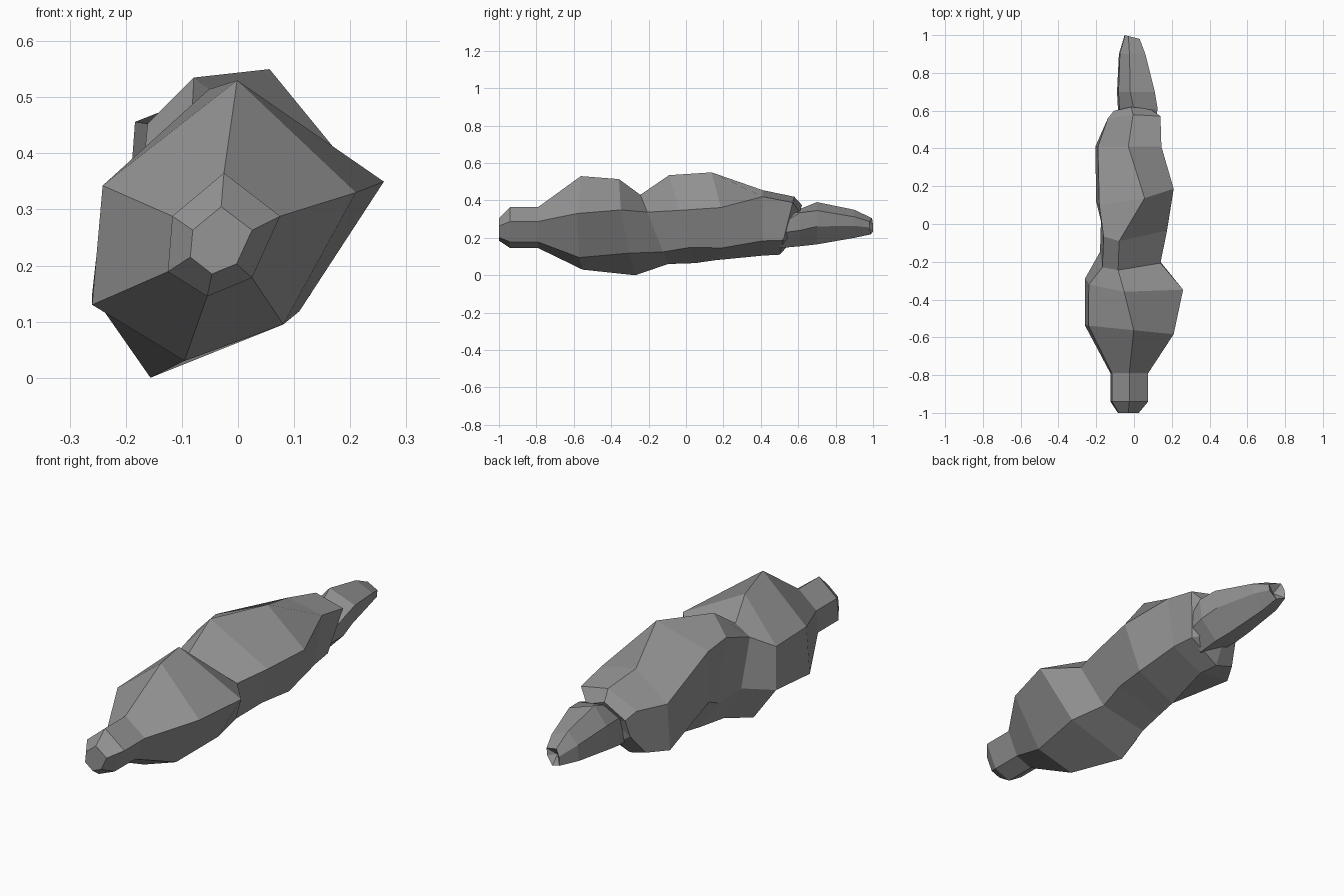
import bpy, bmesh

cube = bpy.data.objects.get("Cube")
if cube:
    bpy.data.objects.remove(cube, do_unlink=True)

stone = bpy.data.materials.new("stone_grey")
stone.use_nodes = True
stone.diffuse_color = (0.3, 0.3, 0.3, 1)
stone.node_tree.nodes["Principled BSDF"].inputs["Base Color"].default_value = stone.diffuse_color


def section(y, x, z, wide, tall, ridge=0, keel=-0.3, right=0.3, left=0.3,
            low_right=(0.5, -0.7), low_left=-0.5, lean=0, tilt=0):
    """Uneven hexagon around (x, z), scaled by its half width and half height.
    ridge and keel slide the top and bottom corners sideways, right, left and
    low_left set the height of side corners, low_right places its corner,
    lean and tilt turn the plane about z and x."""
    corners = [(ridge, 1), (1, right), low_right, (keel, -1), (-1, low_left), (-0.92, left)]
    return [(x + wide * u, y + lean * wide * u + tilt * tall * v, z + tall * v) for u, v in corners]


def fan(bm, loop, y):
    """Close a loop with triangles that meet at its middle, at depth y."""
    middle = sum((v.co for v in loop), loop[0].co * 0) / len(loop)
    middle.y = y
    tip = bm.verts.new(middle)
    for a, b in zip(loop, loop[1:] + loop[:1]):
        bm.faces.new((a, b, tip))


def loft(name, sections, front=None, back=None):
    """Skin a row of sections with flat faces; front and back close the ends."""
    bm = bmesh.new()
    loops = [[bm.verts.new(co) for co in points] for points in sections]
    for near, far in zip(loops, loops[1:]):
        for i, corner in enumerate(near):
            bm.faces.new((near[i - 1], corner, far[i], far[i - 1]))
    if front is not None:
        fan(bm, loops[0], front)
    if back is not None:
        fan(bm, loops[-1], back)
    bmesh.ops.recalc_face_normals(bm, faces=bm.faces)
    mesh = bpy.data.meshes.new(name)
    bm.to_mesh(mesh)
    bm.free()
    mesh.materials.append(stone)
    bpy.context.collection.objects.link(bpy.data.objects.new(name, mesh))


# Pinched section where the two large lobes meet, slanting back underneath
waist = section(y=-0.17, x=-0.02, z=0.245, wide=0.16, tall=0.185, ridge=-0.4, keel=-0.7,
                right=0.5, left=0.8, low_right=(0.6, -0.65), low_left=-0.3, tilt=-0.4)

# Blunt knob at the front, swelling into the front lobe
knob = dict(x=-0.025, z=0.255, wide=0.1, tall=0.11, low_left=-0.6)
loft("front_lobe", [
    section(y=-1, x=-0.03, z=0.245, wide=0.055, tall=0.06),
    section(y=-0.94, **knob),
    section(y=-0.79, **knob),
    section(y=-0.56, x=-0.025, z=0.28, wide=0.235, tall=0.25, ridge=0.1, right=0.2, left=0.25,
            low_right=(0.45, -0.74), low_left=-0.6, lean=-0.1),
    section(y=-0.32, x=0, z=0.257, wide=0.26, tall=0.257, ridge=-0.2, keel=-0.6, right=0.36,
            low_right=(0.42, -0.54), low_left=-0.42, lean=-0.05, tilt=-0.16),
    waist,
], front=-1)

# Long middle lobe with a high, wandering ridge and a low rear flank
loft("middle_lobe", [
    waist,
    section(y=-0.02, x=0, z=0.3, wide=0.175, tall=0.235, ridge=-0.45, keel=-0.6, right=0.2,
            left=0.65, low_right=(0.6, -0.64), tilt=-0.3),
    section(y=0.15, x=0.005, z=0.315, wide=0.205, tall=0.235, ridge=0.25, keel=-0.5, right=0.2,
            left=0.6, low_right=(0.6, -0.72), low_left=-0.35, lean=0.2, tilt=-0.1),
    section(y=0.41, x=-0.03, z=0.28, wide=0.175, tall=0.175, keel=-0.1, right=0.8,
            low_right=(0.8, -0.55), low_left=-0.9),
    section(y=0.54, x=-0.005, z=0.265, wide=0.145, tall=0.155, right=0.8, left=0.5, keel=-0.4,
            low_right=(0.7, -0.5), low_left=-0.85, tilt=0.25),
    section(y=0.59, x=-0.015, z=0.275, wide=0.1, tall=0.1, right=0.6, tilt=0.3),
], back=0.57)

# Tapering rear piece with a notched tip
tail = dict(keel=0.1, low_right=(0.9, -0.15), low_left=-0.65)
loft("rear_taper", [
    section(y=0.5, x=0.02, z=0.24, wide=0.085, tall=0.095, **tail),
    section(y=0.61, x=0.02, z=0.255, wide=0.105, tall=0.1, ridge=-0.2, right=0.8, left=0.55, **tail),
    section(y=0.7, x=0.01, z=0.278, wide=0.1, tall=0.113, ridge=-0.3, right=0.6, **tail),
    section(y=0.9, x=-0.01, z=0.275, wide=0.07, tall=0.075, ridge=-0.2, right=0.5, **tail),
    section(y=0.99, x=-0.01, z=0.262, wide=0.04, tall=0.043, ridge=-0.5, right=0.6, lean=-0.25, **tail),
], front=0.5, back=0.96)
